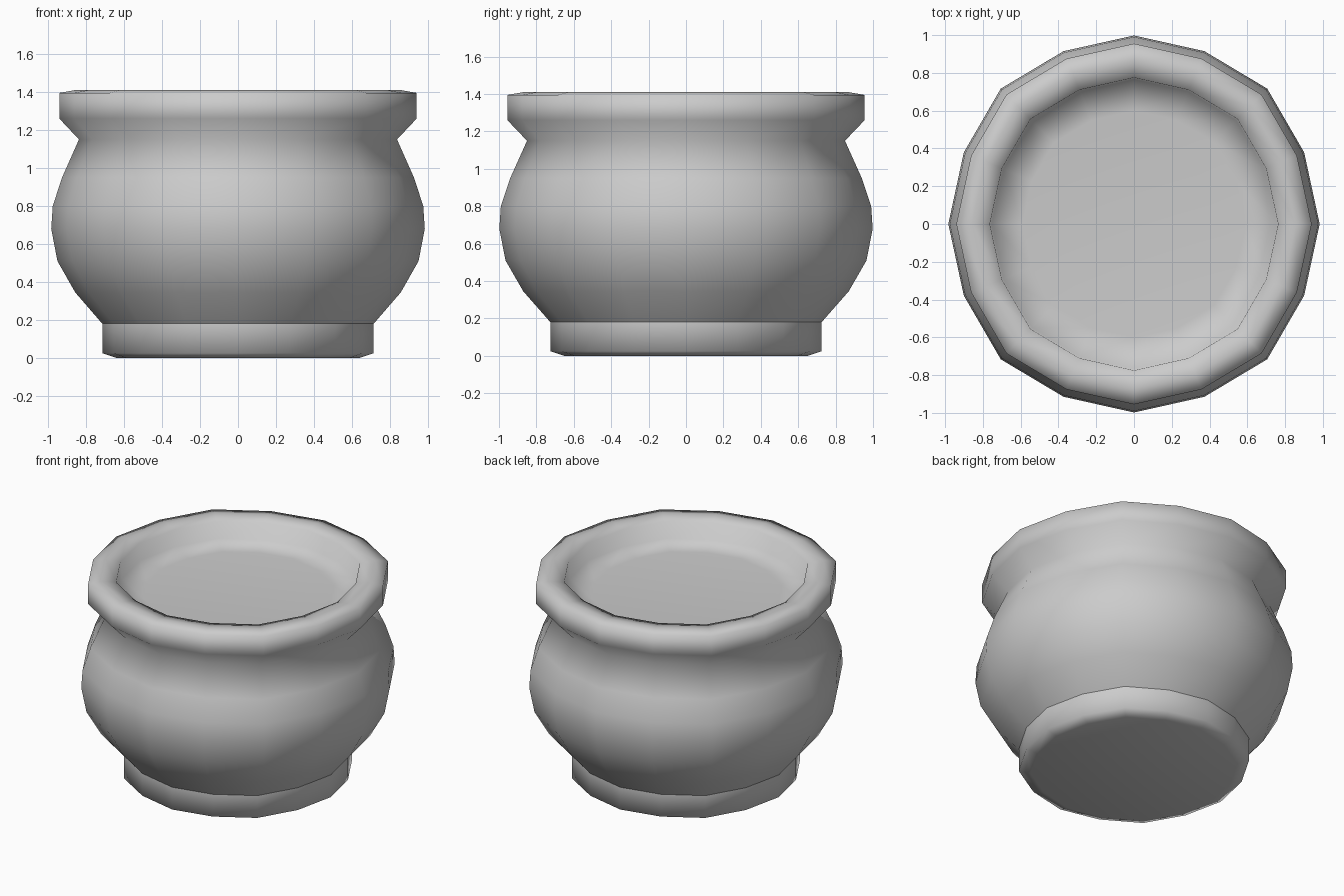
import bpy, bmesh
from math import sin, cos, tau

if "Cube" in bpy.data.objects:
    bpy.data.objects.remove(bpy.data.objects["Cube"])

SIDES = 16
SCALE_X, SCALE_Y = 0.985, 1.0        # the pot is very slightly oval
WOBBLE = (1.0, 0.992, 1.015, 0.992)  # hand-made look, repeats per quarter


def lathe(name, profile, cap_bottom=False, cap_top=False):
    """Revolve (radius, z) points, optionally closing the ends."""
    bm = bmesh.new()
    rings = []
    for r, z in profile:
        ring = []
        for i in range(SIDES):
            a, k = tau * i / SIDES, r * WOBBLE[i % 4]
            ring.append(bm.verts.new((SCALE_X * k * cos(a), SCALE_Y * k * sin(a), z)))
        rings.append(ring)
    for low, high in zip(rings, rings[1:]):
        for i in range(SIDES):
            j = (i + 1) % SIDES
            bm.faces.new((low[i], low[j], high[j], high[i]))
    if cap_bottom:
        bm.faces.new(rings[0][::-1])
    if cap_top:
        bm.faces.new(rings[-1])
    for f in bm.faces:
        f.smooth = True
    mesh = bpy.data.meshes.new(name)
    bm.to_mesh(mesh)
    bm.free()
    obj = bpy.data.objects.new(name, mesh)
    bpy.context.collection.objects.link(obj)
    return obj


# foot ring with a small bevel underneath
lathe("foot", [(0.65, 0.0), (0.725, 0.025), (0.725, 0.18)], cap_bottom=True)

# round belly, thick rim, shallow inside wall and floor
belly = [(0.725, 0.18), (0.87, 0.345), (0.965, 0.51), (0.998, 0.68), (0.99, 0.80),
         (0.94, 0.95), (0.85, 1.15)]
rim = [(0.955, 1.26), (0.955, 1.395), (0.87, 1.41), (0.775, 1.395)]
inside = [(0.765, 1.28), (0.6, 1.265)]
lathe("pot", belly + rim + inside, cap_top=True)
